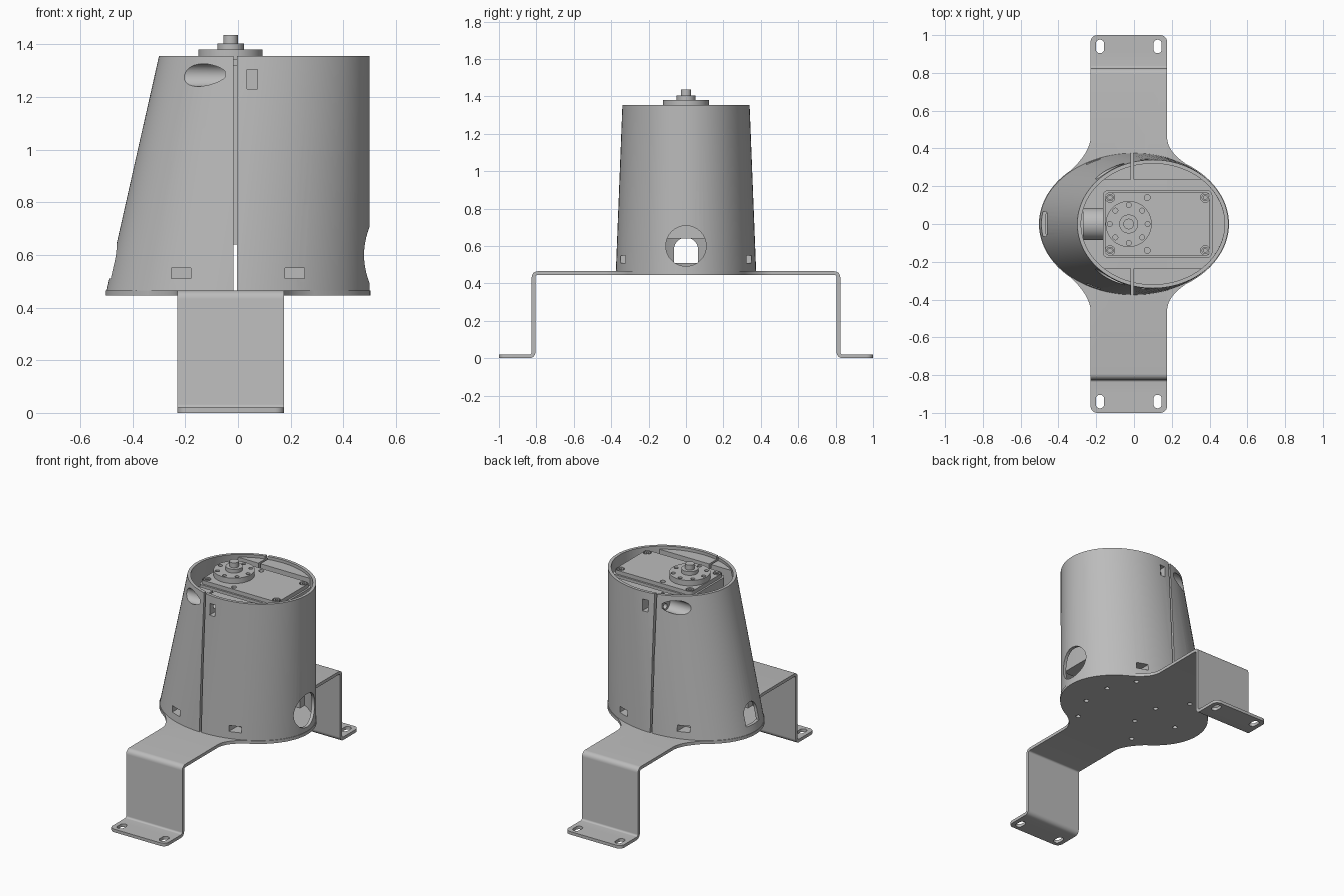
import bpy, bmesh
from math import sin, cos, pi, radians, sqrt
from mathutils import Vector, Matrix

if "Cube" in bpy.data.objects:
    bpy.data.objects.remove(bpy.data.objects["Cube"])

grey = bpy.data.materials.new("satin grey")
grey.use_nodes = True
grey.diffuse_color = (0.5, 0.5, 0.5, 1)
grey.node_tree.nodes["Principled BSDF"].inputs["Base Color"].default_value = (0.5, 0.5, 0.5, 1)


def finish(bm, name):
    bmesh.ops.recalc_face_normals(bm, faces=bm.faces)
    mesh = bpy.data.meshes.new(name)
    bm.to_mesh(mesh)
    bm.free()
    mesh.materials.append(grey)
    ob = bpy.data.objects.new(name, mesh)
    bpy.context.collection.objects.link(ob)
    return ob


def loft(name, rings):
    """Closed solid through rings of equal point count."""
    bm = bmesh.new()
    loops = [[bm.verts.new(p) for p in ring] for ring in rings]
    n = len(loops[0])
    for a, b in zip(loops, loops[1:]):
        for i in range(n):
            j = (i + 1) % n
            bm.faces.new((a[i], a[j], b[j], b[i]))
    bm.faces.new(loops[0])
    bm.faces.new(loops[-1])
    return finish(bm, name)


def box(name, x0, x1, y0, y1, z0, z1):
    x0, x1 = sorted((x0, x1))
    y0, y1 = sorted((y0, y1))
    ring = [(x0, y0), (x1, y0), (x1, y1), (x0, y1)]
    return loft(name, [[(x, y, z) for x, y in ring] for z in (z0, z1)])


def rod(name, x, y, z0, z1, r, n=32, axis="Z", stretch=0):
    """Cylinder from z0 to z1; on axis X, (x, y) mean (y, z)."""
    ring = []
    for i in range(n):
        a = 2 * pi * (i + 0.5) / n
        ring.append((x + r * cos(a), y + r * sin(a) + (stretch if sin(a) > 0 else -stretch)))
    if axis == "X":
        return loft(name, [[(h, u, v) for u, v in ring] for h in (z0, z1)])
    return loft(name, [[(u, v, h) for u, v in ring] for h in (z0, z1)])


def cut(target, cutters, operation="DIFFERENCE"):
    for c in cutters:
        m = target.modifiers.new("cut", "BOOLEAN")
        m.operation, m.solver, m.object = operation, "EXACT", c
        bpy.context.view_layer.objects.active = target
        bpy.ops.object.modifier_apply(modifier=m.name)
        bpy.data.objects.remove(c)


def smooth(ob, angle=30):
    bpy.ops.object.select_all(action="DESELECT")
    ob.select_set(True)
    bpy.context.view_layer.objects.active = ob
    bpy.ops.object.shade_smooth_by_angle(angle=radians(angle))


def bevel_edges(ob, width, test, segments=5):
    bm = bmesh.new()
    bm.from_mesh(ob.data)
    edges = [e for e in bm.edges if test(*(v.co for v in e.verts))]
    bmesh.ops.bevel(bm, geom=edges, offset=width, segments=segments, profile=0.5, affect="EDGES")
    bm.to_mesh(ob.data)
    bm.free()


def upright(a, b):
    return abs(a.x - b.x) < 1e-4 and abs(a.y - b.y) < 1e-4


# Housing shell: one side leans, the other stays vertical
BASE, TOP = 0.465, 1.355


def oval(z, wall):
    t = (z - BASE) / (TOP - BASE)
    rx, ry, cx = 0.5 - 0.1 * t - wall, 0.375 - 0.035 * t - wall, 0.1 * t
    return [(cx + rx * cos(2 * pi * i / 96), ry * sin(2 * pi * i / 96), z) for i in range(96)]


shell = loft("housing_shell", [oval(BASE, 0), oval(TOP, 0)])
cavity = loft("cavity", [oval(BASE - 0.05, 0.02), oval(TOP + 0.05, 0.02)])
bosses = []
for s in (1, -1):
    bosses.append(box("boss", -0.3, 0.45, s * 0.235, s * 0.5, 1.1, 1.335))
    for x in (-0.215, 0.215):
        bosses.append(box("boss", x - 0.065, x + 0.065, s * 0.24, s * 0.5, 0.3, 0.6))
cut(cavity, bosses)

cutters = [cavity,
           box("split", -0.017, -0.003, -1, 1, 0.3, 2),
           rod("cable_port", 0, 0.6, 0.3, 0.7, 0.108, 48, "X"),
           rod("arch_top", 0, 0.58, -0.7, -0.3, 0.065, 32, "X"),
           box("arch_bottom", -0.7, -0.3, -0.065, 0.065, 0.51, 0.58)]
for s in (1, -1):
    cutters.append(rod("bolt_pocket", s * 0.28, 1.283, -0.3, -0.05, 0.043, 32, "X"))
    cutters.append(rod("bolt_hole", s * 0.285, 1.27, -0.07, 0.06, 0.018, 16, "X"))
    cutters.append(box("nut_slot", 0.035, 0.075, s * 0.255, s * 0.5, 1.23, 1.305))
    for x in (-0.215, 0.215):
        cutters.append(box("nut_slot", x - 0.037, x + 0.037, s * 0.26, s * 0.5, 0.51, 0.55))
cut(shell, cutters)
smooth(shell)

# Bent bracket: profile in y and z, thickened and swept across x
LEFT, RIGHT, THICK = -0.23, 0.175, 0.02


def rounded(points, r):
    out = [points[0]]
    for a, p, b in zip(points, points[1:], points[2:]):
        u, v = (a - p).normalized(), (b - p).normalized()
        centre = p + (u + v) * r
        for i in range(7):
            t = i / 6 * pi / 2
            out.append(centre - v * r * cos(t) - u * r * sin(t))
    return out + [points[-1]]


half = [(1, 0.01), (0.815, 0.01), (0.815, 0.455)]
path = [Vector(p) for p in half] + [Vector((-y, z)) for y, z in reversed(half)]
path = rounded(path, 0.022)
sides = ([], [])
for i, p in enumerate(path):
    d = (path[min(i + 1, len(path) - 1)] - path[max(i - 1, 0)]).normalized()
    n = Vector((-d.y, d.x)) * THICK / 2
    sides[0].append(p + n)
    sides[1].append(p - n)
# Keep the free ends square
section = sides[0] + sides[1][::-1]
bracket = loft("mounting_bracket", [[(x, q.x, q.y) for q in section] for x in (LEFT, RIGHT)])
bevel_edges(bracket, 0.035, lambda a, b: upright(a, b) and abs(a.y) > 0.99)

# Oval base plate flaring into the bracket arms
outline = []
for sx, edge in ((1, RIGHT), (-1, -LEFT)):
    quarter = []
    # Concave fillet tangent to the arm edge and the oval
    for i in range(9):
        t = i / 8
        x0, x1 = edge, edge + 0.1
        y1 = 0.38 * sqrt(1 - (x1 / 0.503) ** 2)
        mid = (edge, 0.385)
        quarter.append((sx * ((1 - t) ** 2 * x0 + 2 * t * (1 - t) * mid[0] + t * t * x1),
                        (1 - t) ** 2 * 0.46 + 2 * t * (1 - t) * mid[1] + t * t * y1))
    start = edge + 0.1
    for i in range(1, 25):
        a = pi / 2 * i / 24
        x = start + (0.503 - start) * sin(a)
        quarter.append((sx * x, 0.38 * sqrt(max(0, 1 - (x / 0.503) ** 2))))
    loop = quarter + [(x, -y) for x, y in reversed(quarter[:-1])]
    outline += loop if sx > 0 else loop[::-1]
plate = loft("base_plate", [[(x, y, z) for x, y in outline] for z in (0.445, 0.465)])
cut(bracket, [plate], "UNION")

holes = [rod("foot_slot", x, s * 0.94, -0.1, 0.1, 0.022, 24, "Z", 0.014)
         for x in (-0.18, 0.125) for s in (1, -1)]
spots = [(x, s * y) for x, y in ((-0.215, 0.28), (0.215, 0.28), (0.3, 0.1), (-0.09, 0.1))
         for s in (1, -1)] + [(-0.33, 0)]
holes += [rod("plate_hole", x, y, 0.4, 0.5, 0.015, 16) for x, y in spots]
cut(bracket, holes)
smooth(bracket)

# Motor body and its lid
body = box("motor_body", -0.165, 0.415, -0.18, 0.18, 0.64, 1.32)
bevel_edges(body, 0.03, upright)
smooth(body)
lid = box("motor_lid", -0.153, 0.403, -0.168, 0.168, 1.31, 1.345)
bevel_edges(lid, 0.025, upright)
corners = [(x, s * 0.14) for x in (-0.127, 0.377) for s in (1, -1)]
cut(lid, [rod("screw_well", x, y, 1.325, 1.5, 0.025, 24) for x, y in corners]
    + [rod("lid_hole", 0.07, s * 0.14, 1.33, 1.5, 0.016, 16) for s in (1, -1)])
smooth(lid)
for x, y in corners:
    screw = rod("lid_screw", x, y, 1.32, 1.345, 0.019, 24)
    cut(screw, [rod("socket", x, y, 1.332, 1.5, 0.011, 6)])
    smooth(screw)
gland = rod("cable_gland", 0, 0.78, -0.27, -0.16, 0.085, 40, "X")
smooth(gland)

# Output horn, hub and shaft tip
CX = -0.028
horn = rod("output_horn", CX, 0, 1.34, 1.38, 0.122, 64)
cut(horn, [rod("horn_hole", CX + 0.1 * cos(k * pi / 4), 0.1 * sin(k * pi / 4), 1.36, 1.5, 0.013, 16)
           for k in range(8)])
smooth(horn)
smooth(rod("output_hub", CX, 0, 1.37, 1.404, 0.05, 40))
tip = rod("shaft_tip", CX, 0, 1.39, 1.436, 0.028, 32)
smooth(tip)
